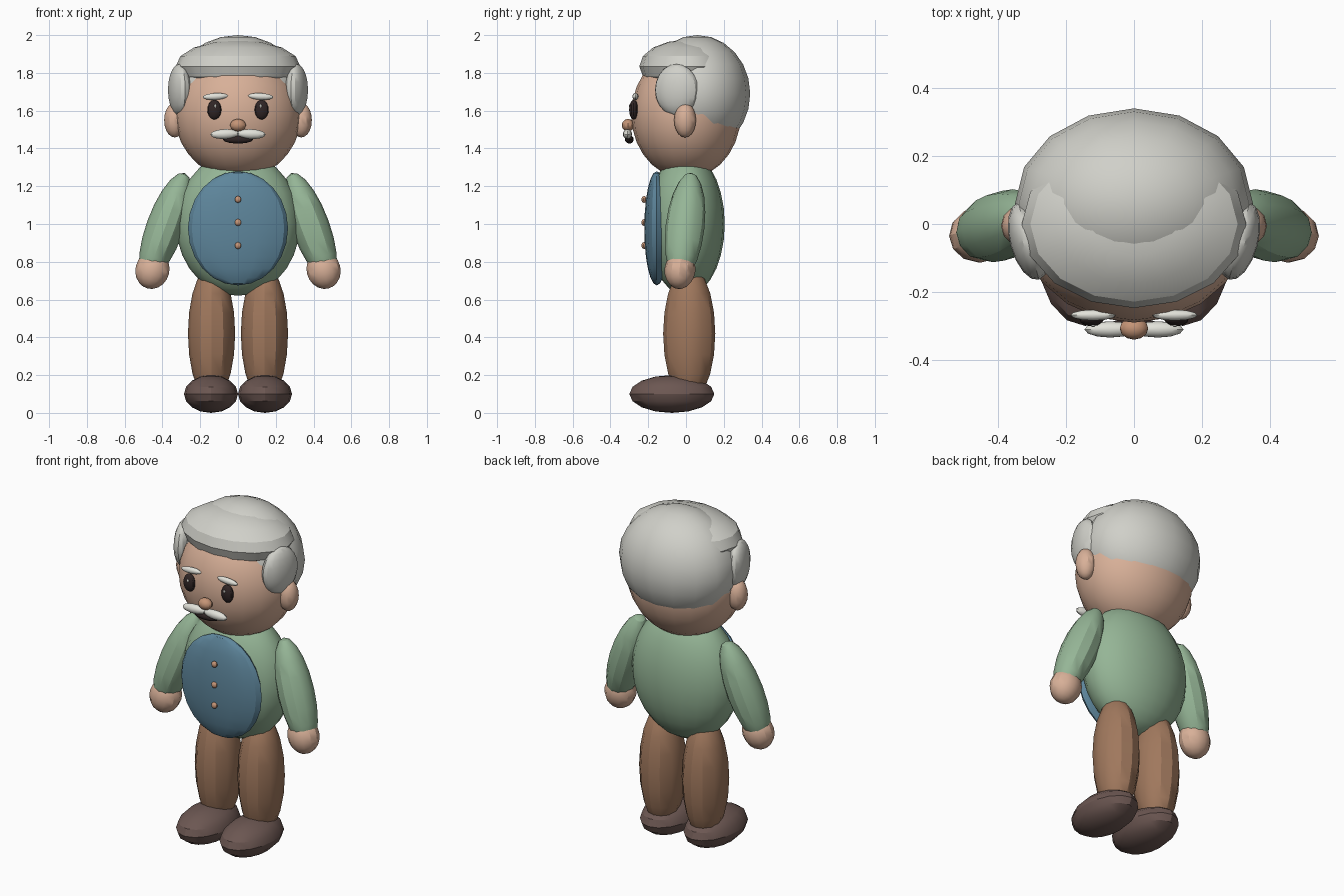
import bpy
import bmesh
from math import radians
from mathutils import Euler, Matrix, Vector

cube = bpy.data.objects.get("Cube")
if cube:
    bpy.data.objects.remove(cube, do_unlink=True)


def material(name, rgb):
    """Flat material from display colour, stored as linear."""
    linear = [((c / 255 + 0.055) / 1.055) ** 2.4 for c in rgb]
    mat = bpy.data.materials.new(name)
    mat.use_nodes = True
    mat.diffuse_color = (*linear, 1)
    bsdf = mat.node_tree.nodes["Principled BSDF"]
    bsdf.inputs["Base Color"].default_value = (*linear, 1)
    return mat


skin = material("skin", (216, 176, 152))
hair = material("grey_hair", (208, 208, 201))
whisker = material("pale_whiskers", (226, 226, 218))
green = material("green_shirt", (149, 181, 150))
blue = material("blue_vest", (94, 134, 156))
brown = material("brown_trousers", (160, 120, 93))
leather = material("dark_leather", (108, 87, 82))
dark = material("dark_eye", (48, 37, 37))
tan = material("tan_button", (196, 148, 118))


def ellipsoid(name, mat, centre, radii, tilt=(0, 0, 0), segs=16, rings=10, sharp=30):
    """Stretched sphere with its long axis turned by tilt (degrees)."""
    bm = bmesh.new()
    bmesh.ops.create_uvsphere(bm, u_segments=segs, v_segments=rings, radius=1)
    turn = Euler([radians(a) for a in tilt]).to_matrix().to_4x4()
    place = Matrix.Translation(Vector(centre))
    bm.transform(place @ turn @ Matrix.Diagonal((*radii, 1)))
    mesh = bpy.data.meshes.new(name)
    bm.to_mesh(mesh)
    bm.free()
    mesh.materials.append(mat)
    mesh.shade_smooth()
    mesh.set_sharp_from_angle(angle=radians(sharp))
    obj = bpy.data.objects.new(name, mesh)
    bpy.context.collection.objects.link(obj)
    return obj


def pair(name, mat, centre, radii, tilt=(0, 0, 0), **kw):
    """Mirrored left and right copies."""
    for side, label in ((1, "left"), (-1, "right")):
        ellipsoid(f"{label}_{name}", mat, (side * centre[0], *centre[1:]), radii,
                  (tilt[0], side * tilt[1], side * tilt[2]), **kw)


# Head and hair
ellipsoid("head", skin, (0, 0, 1.58), (0.335, 0.29, 0.34), segs=20, rings=14)
ellipsoid("back_hair", hair, (0, 0.06, 1.69), (0.35, 0.28, 0.31), segs=16, rings=12)
ellipsoid("front_hair", hair, (0, 0, 1.835), (0.33, 0.247, 0.14), segs=16, rings=8)
pair("side_hair", hair, (0.31, -0.05, 1.71), (0.055, 0.118, 0.137), (0, 0, -15))
pair("ear", skin, (0.335, -0.005, 1.55), (0.056, 0.058, 0.092), segs=12)

# Face
pair("eye", dark, (0.125, -0.277, 1.605), (0.037, 0.024, 0.052), segs=12)
pair("eye_glint", whisker, (0.12, -0.299, 1.625), (0.007, 0.004, 0.008), segs=8, rings=6)
pair("eyebrow", whisker, (0.12, -0.268, 1.675), (0.067, 0.016, 0.018), (0, 3, 0), segs=12)
ellipsoid("nose", tan, (0, -0.307, 1.523), (0.042, 0.033, 0.033), segs=12)
pair("moustache", whisker, (0.07, -0.31, 1.476), (0.076, 0.024, 0.026), (0, 2, 0), segs=12)
ellipsoid("mouth", dark, (0, -0.3, 1.448), (0.08, 0.023, 0.022), segs=12)

# Body and vest
ellipsoid("torso", green, (0, 0, 1.0), (0.328, 0.205, 0.38), segs=20, rings=14)
ellipsoid("vest_front", blue, (0, -0.155, 0.977), (0.265, 0.066, 0.302), segs=16, rings=12)
for i in range(3):
    ellipsoid(f"button_{i + 1}", tan, (0, -0.222, 1.13 - i * 0.122),
              (0.018, 0.014, 0.018), segs=10, rings=8)

# Arms and hands
pair("arm", green, (0.385, -0.005, 0.985), (0.1, 0.103, 0.305), (-6, -20, 0), segs=12)
pair("hand", skin, (0.453, -0.032, 0.757), (0.09, 0.082, 0.102), (-6, -15, 0), segs=12)

# Legs and shoes
pair("leg", brown, (0.14, 0.017, 0.42), (0.125, 0.138, 0.36), segs=12)
pair("shoe", leather, (0.143, -0.075, 0.1), (0.143, 0.225, 0.1), segs=16, rings=8)
